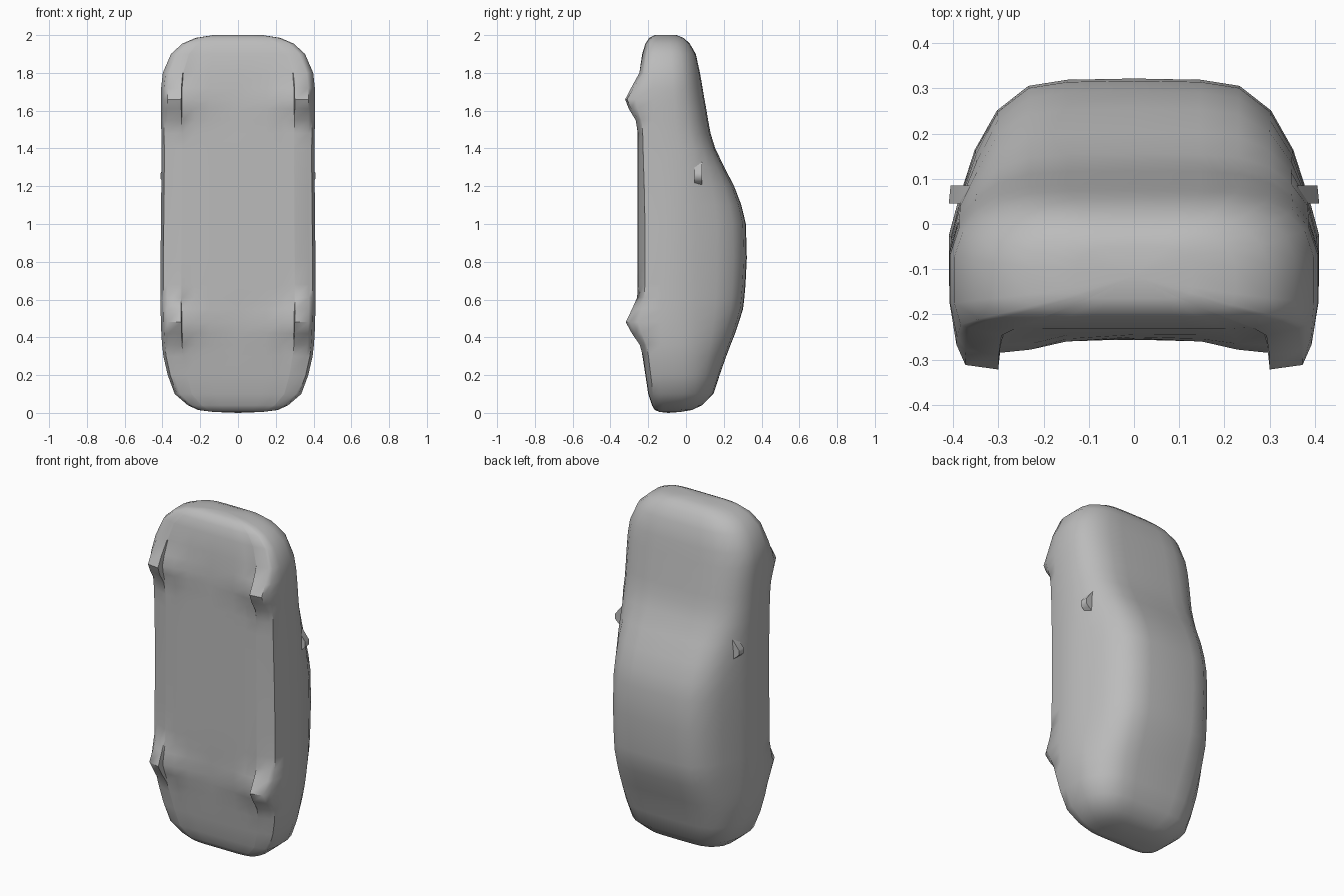
import bpy, bmesh, math

if "Cube" in bpy.data.objects:
    bpy.data.objects.remove(bpy.data.objects["Cube"])

paint = bpy.data.materials.new("grey")
paint.diffuse_color = (0.50, 0.50, 0.50, 1)
paint.use_nodes = True
paint.node_tree.nodes["Principled BSDF"].inputs["Base Color"].default_value = paint.diffuse_color


def finish(name, bm, angle):
    bmesh.ops.recalc_face_normals(bm, faces=bm.faces)
    mesh = bpy.data.meshes.new(name)
    bm.to_mesh(mesh)
    bm.free()
    obj = bpy.data.objects.new(name, mesh)
    bpy.context.collection.objects.link(obj)
    mesh.materials.append(paint)
    bpy.ops.object.select_all(action='DESELECT')
    obj.select_set(True)
    bpy.context.view_layer.objects.active = obj
    bpy.ops.object.shade_smooth_by_angle(angle=math.radians(angle))
    return obj


# Body stations along the length: height, half width, underside, topside
STATIONS = [
    (0.005, 0.13, -0.14, -0.03), (0.015, 0.21, -0.165, 0.03), (0.04, 0.265, -0.18, 0.085),
    (0.10, 0.335, -0.20, 0.145), (0.20, 0.372, -0.215, 0.178), (0.30, 0.395, -0.23, 0.213),
    (0.36, 0.402, -0.238, 0.236), (0.42, 0.406, -0.245, 0.26), (0.48, 0.408, -0.25, 0.28),
    (0.55, 0.41, -0.252, 0.302), (0.61, 0.41, -0.255, 0.309), (0.68, 0.41, -0.257, 0.315),
    (0.82, 0.41, -0.257, 0.322), (1.00, 0.408, -0.257, 0.317), (1.10, 0.407, -0.257, 0.293),
    (1.20, 0.406, -0.257, 0.255), (1.30, 0.405, -0.257, 0.203), (1.40, 0.405, -0.257, 0.155),
    (1.48, 0.406, -0.257, 0.13), (1.55, 0.407, -0.256, 0.117), (1.61, 0.408, -0.255, 0.107),
    (1.66, 0.408, -0.253, 0.098), (1.72, 0.407, -0.25, 0.088), (1.80, 0.398, -0.245, 0.074),
    (1.90, 0.355, -0.232, 0.052), (1.955, 0.295, -0.215, 0.02), (1.985, 0.225, -0.195, -0.012),
    (2.0, 0.13, -0.165, -0.05)]


def wheel_bump(z):
    return sum(math.exp(-((z - c) / 0.085) ** 2) for c in (0.48, 1.66))


def half_section(z, w, b, t):
    """Outline from the underside centre round to the roof centre."""
    k, g = w / 0.41, wheel_bump(z)
    h = t - b
    belt = min(0.05, t - 0.28 * h)
    lip = b + 0.06 * h
    rise = t - belt
    return [
        (0, b), (0.15 * k, b - 0.007 * g), (0.23 * k, b - 0.025 * g),
        (0.298 * k, b + 0.003 - 0.035 * g), (0.302 * k, b + 0.003 - 0.072 * g),
        (0.375 * k, lip - 0.08 * g), (0.395 * k, lip + 0.005 - 0.04 * g),
        (w, b + 0.22 * h), (w, belt - 0.25 * (belt - b)),
        (0.95 * w, belt), (0.86 * w, belt + 0.42 * rise), (0.74 * w, belt + 0.74 * rise),
        (0.57 * w, t - 0.06 * rise), (0.36 * w, t - 0.01 * rise), (0, t)]


# Body: lofted rings with rounded wheel bulges
bm = bmesh.new()
rings = []
for z, w, b, t in STATIONS:
    half = half_section(z, w, b, t)
    loop = half + [(-x, y) for x, y in half[-2:0:-1]]
    rings.append([bm.verts.new((x, y, z)) for x, y in loop])
n = len(rings[0])
for low, high in zip(rings, rings[1:]):
    for i in range(n):
        j = (i + 1) % n
        bm.faces.new((low[i], low[j], high[j], high[i]))
# Slightly domed end caps
for ring, z in ((rings[0], 0.0), (rings[-1], 2.0)):
    tip = bm.verts.new((0, sum(v.co.y for v in ring) / n, z))
    for i in range(n):
        bm.faces.new((ring[i], ring[(i + 1) % n], tip))
finish("car_body", bm, 50)

# Door mirrors: small wedges at the foot of the windscreen
for side, label in ((1, "right"), (-1, "left")):
    bm = bmesh.new()
    outline = [(0.34, 1.18), (0.395, 1.225), (0.41, 1.24), (0.41, 1.27), (0.34, 1.36)]
    lower = [bm.verts.new((side * x, 0.045, z)) for x, z in outline]
    upper = [bm.verts.new((side * (x - 0.004), 0.085, z)) for x, z in outline]
    bm.faces.new(lower)
    bm.faces.new(upper)
    for i in range(5):
        j = (i + 1) % 5
        bm.faces.new((lower[i], lower[j], upper[j], upper[i]))
    finish(label + "_mirror", bm, 50)
